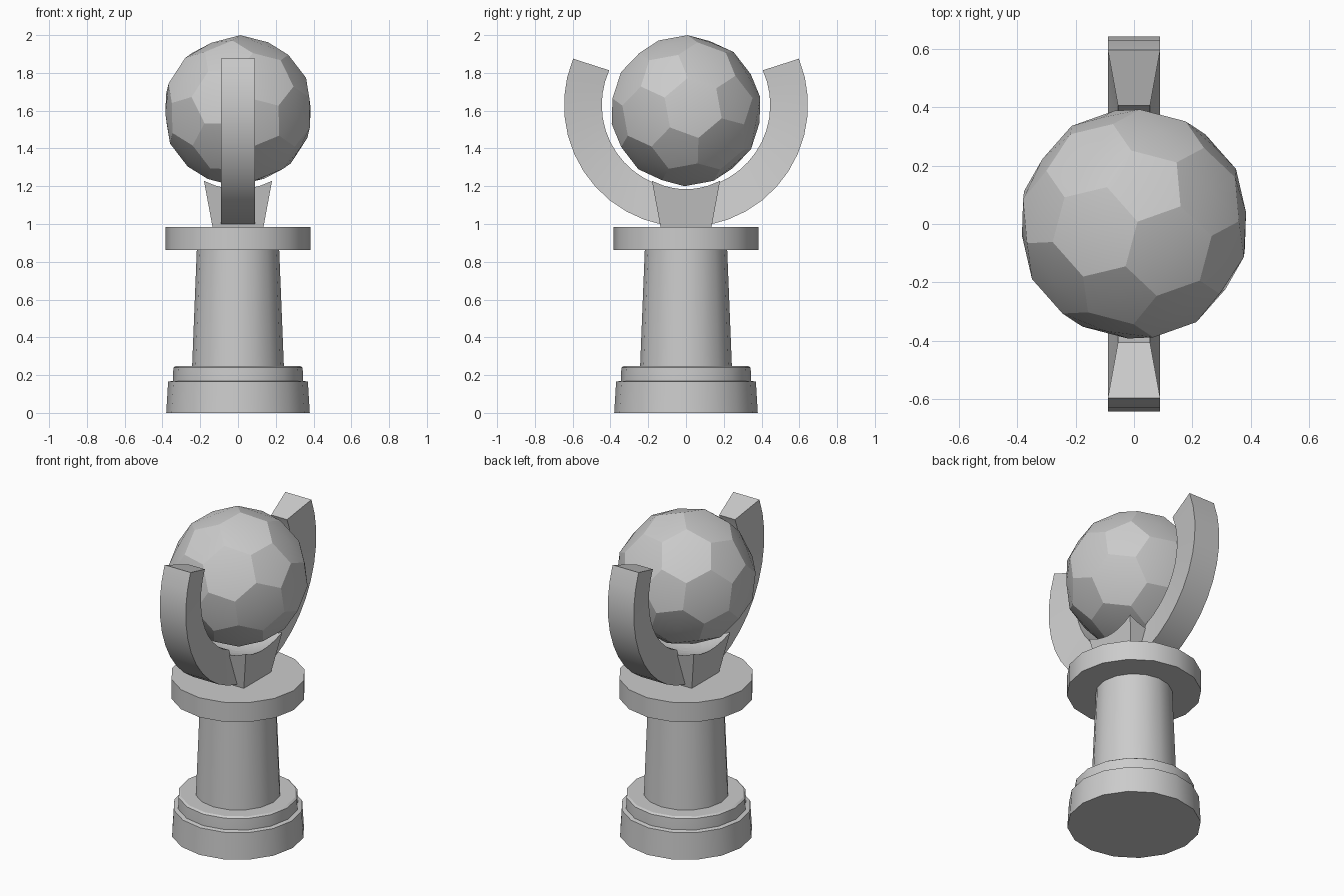
import bpy, bmesh
from math import sin, cos, pi, radians, sqrt
from mathutils import Matrix, Vector

if "Cube" in bpy.data.objects:
    bpy.data.objects.remove(bpy.data.objects["Cube"])


def finish(name, bm, angle=None):
    bmesh.ops.recalc_face_normals(bm, faces=bm.faces)
    me = bpy.data.meshes.new(name)
    bm.to_mesh(me)
    bm.free()
    ob = bpy.data.objects.new(name, me)
    bpy.context.collection.objects.link(ob)
    if angle:
        bpy.ops.object.select_all(action='DESELECT')
        ob.select_set(True)
        bpy.context.view_layer.objects.active = ob
        bpy.ops.object.shade_smooth_by_angle(angle=radians(angle))
    return ob


def skin(bm, rings):
    # join a chain of closed rings and cap both ends
    rings = [[bm.verts.new(p) for p in r] for r in rings]
    n = len(rings[0])
    for a, b in zip(rings, rings[1:]):
        for i in range(n):
            j = (i + 1) % n
            bm.faces.new((a[i], a[j], b[j], b[i]))
    bm.faces.new(rings[0])
    bm.faces.new(rings[-1])


def lathe(name, profile, sides=16):
    bm = bmesh.new()
    skin(bm, [[(r * cos(2 * pi * i / sides), r * sin(2 * pi * i / sides), z)
               for i in range(sides)] for r, z in profile])
    return finish(name, bm, 30)


# Turned pedestal: stepped foot, tapered column, top plate
lathe("pedestal_foot", [(0.38, 0), (0.37, 0.165), (0.345, 0.17), (0.345, 0.182),
                        (0.342, 0.24), (0.33, 0.248)])
lathe("pedestal_column", [(0.243, 0.245), (0.218, 0.867)])
lathe("top_plate", [(0.383, 0.863), (0.383, 0.985)])

# Flared square block, hollowed to follow the ball
bm = bmesh.new()
bmesh.ops.create_cone(bm, cap_ends=True, segments=4, radius1=0.135 * sqrt(2),
                      radius2=0.188 * sqrt(2), depth=0.285,
                      matrix=Matrix.Translation((0, 0, 0.985 + 0.1425))
                      @ Matrix.Rotation(pi / 4, 4, 'Z'))
block = finish("cradle_block", bm)
bm = bmesh.new()
bmesh.ops.create_uvsphere(bm, u_segments=48, v_segments=32, radius=0.45,
                          matrix=Matrix.Translation((0, 0, 1.6)))
cutter = finish("cradle_cutter", bm)
cutter.hide_render = True
cutter.hide_viewport = True
mod = block.modifiers.new("hollow", 'BOOLEAN')
mod.operation = 'DIFFERENCE'
mod.solver = 'EXACT'
mod.object = cutter

# Two curved arms, wedge-shaped in section (narrow on the inside)
STEPS, CZ = 11, 1.63
for name, side in (("front_arm", -1), ("back_arm", 1)):
    bm = bmesh.new()
    rings = []
    for k in range(STEPS + 1):
        t = k / STEPS
        a_in = radians(22 + (114.3 - 22) * t)
        a_out = radians(11 + (112.3 - 11) * t)
        yi, zi = side * 0.446 * sin(a_in), CZ - 0.446 * cos(a_in)
        yo, zo = side * 0.646 * sin(a_out), CZ - 0.646 * cos(a_out)
        rings.append([(-0.055, yi, zi), (0.055, yi, zi), (0.09, yo, zo), (-0.09, yo, zo)])
    skin(bm, rings)
    finish(name, bm, 25)

# Ball: truncated icosahedron with gently domed panels
ico = bmesh.new()
bmesh.ops.create_icosphere(ico, subdivisions=1, radius=1)
pts = []
for e in ico.edges:
    a, b = (v.co for v in e.verts)
    pts += [a.lerp(b, 1 / 3), a.lerp(b, 2 / 3)]
rot = pts[0].rotation_difference(Vector((0.03, 0.02, 1)))
bm = bmesh.new()
for p in pts:
    bm.verts.new(rot @ p.normalized() * 0.4)
bmesh.ops.convex_hull(bm, input=bm.verts)
bmesh.ops.dissolve_limit(bm, angle_limit=radians(5), verts=bm.verts, edges=bm.edges)
for v in bmesh.ops.poke(bm, faces=bm.faces[:])["verts"]:
    v.co = v.co.normalized() * 0.387
bmesh.ops.translate(bm, verts=bm.verts, vec=(0, 0, 1.6))
finish("ball", bm, 19)
